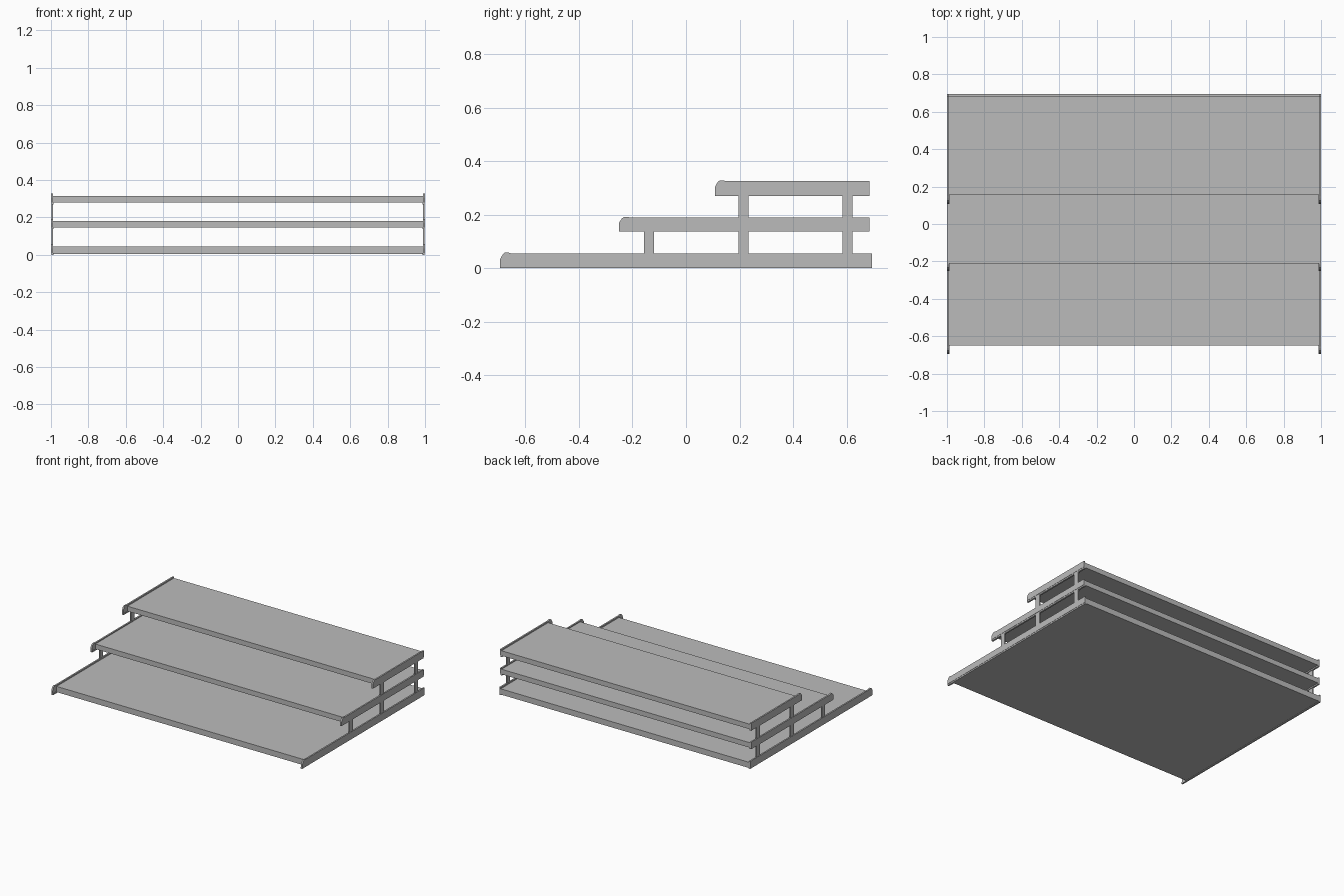
import bpy
import bmesh

cube = bpy.data.objects.get("Cube")
if cube:
    bpy.data.objects.remove(cube, do_unlink=True)

grey = bpy.data.materials.new("matte_grey")
grey.use_nodes = True
COLOUR = (0.5, 0.5, 0.5, 1)
grey.diffuse_color = COLOUR
grey.node_tree.nodes["Principled BSDF"].inputs["Base Color"].default_value = COLOUR


def extrude_x(name, outline, x0, x1):
    """Prism from a (y, z) outline, running from x0 to x1."""
    bm = bmesh.new()
    face = bm.faces.new([bm.verts.new((x0, y, z)) for y, z in outline])
    new = bmesh.ops.extrude_face_region(bm, geom=[face])["geom"]
    verts = [v for v in new if isinstance(v, bmesh.types.BMVert)]
    bmesh.ops.translate(bm, verts=verts, vec=(x1 - x0, 0, 0))
    bmesh.ops.recalc_face_normals(bm, faces=bm.faces)
    mesh = bpy.data.meshes.new(name)
    bm.to_mesh(mesh)
    bm.free()
    mesh.materials.append(grey)
    obj = bpy.data.objects.new(name, mesh)
    bpy.context.collection.objects.link(obj)
    return obj


def box(name, x0, x1, y0, y1, z0, z1):
    return extrude_x(name, [(y0, z0), (y1, z0), (y1, z1), (y0, z1)], x0, x1)


def both_sides(name, make):
    for side, s in (("left", 1), ("right", -1)):
        make(side + "_" + name, s)


# Tiers: name, rail front, shelf front, back edge, base height, rail height
tiers = [
    ("bottom", -0.695, -0.65, 0.695, 0.0, 0.057),
    ("middle", -0.25, -0.21, 0.685, 0.137, 0.054),
    ("top", 0.108, 0.155, 0.685, 0.27, 0.057),
]

for tier, front, shelf_front, back, z, h in tiers:
    # Shelf board set between the rails
    board_base = z + (0.004 if tier == "bottom" else 0.009)
    box(tier + "_shelf", -0.989, 0.989, shelf_front, back, board_base, z + 0.045)

    # Side rail with a raised, rounded nose at the front
    top = z + h
    outline = [(front, z + 0.01), (back, z + 0.01), (back, top - 0.002),
               (front + 0.04, top - 0.002), (front + 0.033, top + 0.001),
               (front + 0.018, top + 0.001), (front + 0.01, top - 0.006),
               (front, z + 0.033)]
    both_sides(tier + "_rail", lambda n, s: extrude_x(n, outline, s * 0.989, s))

    # Narrower lip along the foot of the rail
    both_sides(tier + "_rail_lip", lambda n, s: box(
        n, s * 0.986, s * 0.998, front, back, z, z + 0.01))

# Posts between the tiers
posts = [("front", -0.138, 0.05, 0.142), ("lower_middle", 0.215, 0.05, 0.142),
         ("lower_back", 0.604, 0.05, 0.142), ("upper_middle", 0.215, 0.185, 0.275),
         ("upper_back", 0.604, 0.185, 0.275)]
for name, y, z0, z1 in posts:
    both_sides(name + "_post", lambda n, s: box(
        n, s * 0.99, s * 0.998, y - 0.019, y + 0.019, z0, z1))
